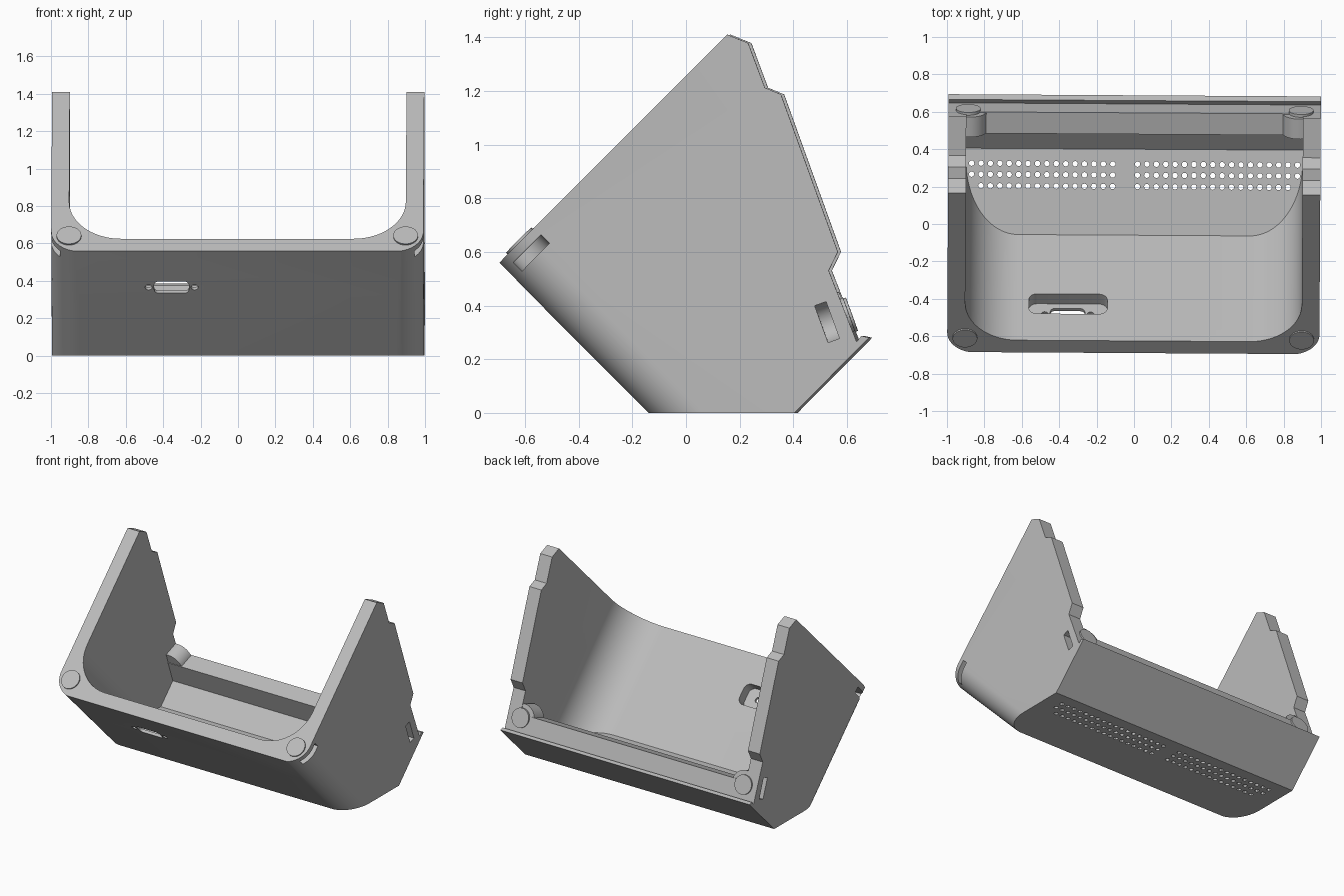
import bpy, bmesh, math
from mathutils import Matrix, Vector

if "Cube" in bpy.data.objects:
    bpy.data.objects.remove(bpy.data.objects["Cube"])

S = math.sqrt(0.5)
R20 = math.radians(20)
grey = bpy.data.materials.new("light grey plastic")
grey.diffuse_color = (0.5, 0.5, 0.5, 1)
grey.use_nodes = True
grey.node_tree.nodes["Principled BSDF"].inputs["Base Color"].default_value = grey.diffuse_color


def frame(a, b, c, origin=(0, 0, 0)):
    m = Matrix((a, b, c)).transposed().to_4x4()
    m.translation = Vector(origin)
    return m


# Working planes: columns are the sketch axes and the extrusion axis
SIDE = frame((0, 1, 0), (0, 0, 1), (1, 0, 0))
FRONT = frame((1, 0, 0), (0, S, S), (0, -S, S))      # faces the tilted front
FLOOR = frame((1, 0, 0), (0, S, -S), (0, S, S))      # lies on the tilted inner floor
REAR = frame((1, 0, 0), (0, -math.sin(R20), math.cos(R20)),
             (0, -math.cos(R20), -math.sin(R20)), (0, 0.60, 0.363))


def prisms(name, outlines, m, c0, c1):
    """Extrude one or more closed outlines along the third axis of a frame."""
    bm = bmesh.new()
    for pts in outlines:
        lo = [bm.verts.new(m @ Vector((a, b, c0))) for a, b in pts]
        hi = [bm.verts.new(m @ Vector((a, b, c1))) for a, b in pts]
        n = len(pts)
        bm.faces.new(lo[::-1])
        bm.faces.new(hi)
        for i in range(n):
            j = (i + 1) % n
            bm.faces.new((lo[i], lo[j], hi[j], hi[i]))
    bmesh.ops.recalc_face_normals(bm, faces=bm.faces)
    me = bpy.data.meshes.new(name)
    bm.to_mesh(me)
    bm.free()
    me.materials.append(grey)
    ob = bpy.data.objects.new(name, me)
    bpy.context.collection.objects.link(ob)
    return ob


def arc(cx, cy, r, a0, a1, n):
    return [(cx + r * math.cos(math.radians(a0 + (a1 - a0) * i / n)),
             cy + r * math.sin(math.radians(a0 + (a1 - a0) * i / n))) for i in range(n + 1)]


def circle(cx, cy, r, n=32):
    return arc(cx, cy, r, 0, 360, n)[:-1]


def u_shape(half, bottom, top, r):
    return (arc(-half + r, bottom + r, r, 180, 270, 20)
            + arc(half - r, bottom + r, r, 270, 360, 20) + [(half, top), (-half, top)])


def rounded(x0, x1, y0, y1, r):
    return (arc(x0 + r, y0 + r, r, 180, 270, 6) + arc(x1 - r, y0 + r, r, 270, 360, 6)
            + arc(x1 - r, y1 - r, r, 0, 90, 6) + arc(x0 + r, y1 - r, r, 90, 180, 6))


def combine(target, tool, op):
    mod = target.modifiers.new("combine", 'BOOLEAN')
    mod.operation, mod.object, mod.solver = op, tool, 'EXACT'
    bpy.context.view_layer.objects.active = target
    bpy.ops.object.modifier_apply(modifier=mod.name)
    bpy.data.objects.remove(tool)


# Outer body: side silhouette limited by the rounded trough
body = prisms("cradle_body", [[
    (-0.14, 0), (0.41, 0), (0.688, 0.28), (0.66, 0.287), (0.642, 0.265), (0.538, 0.53),
    (0.572, 0.60), (0.36, 1.187), (0.30, 1.212), (0.238, 1.378), (0.16, 1.41),
    (-0.69, 0.56)]], SIDE, -1.1, 1.1)
combine(body, prisms("outer_trough", [u_shape(0.995, -0.095, 2, 0.15)], FRONT, -2, 2), 'INTERSECT')

# Cavity: inner trough limited by the base plate and the rear rail
cavity = prisms("cavity", [[
    (-2, 0.06), (0.40, 0.06), (0.535, 0.195), (0.48, 0.345), (0.59, 0.385),
    (1.5, 0.716), (1.5, 3), (-2, 3)]], SIDE, -1.2, 1.2)
combine(cavity, prisms("inner_trough", [u_shape(0.9, 0, 3, 0.28)], FRONT, -3, 3), 'INTERSECT')
combine(body, cavity, 'DIFFERENCE')

# Raised ears on the rear rail behind each magnet
for s in (-1, 1):
    combine(body, prisms("ear", [circle(s * 0.885, 0, 0.095)], REAR, 0.002, 0.116), 'UNION')


# Side slots that take the magnets: straight entry with a round end
def slot_outline(s, b):
    return [(s * x, b + y) for x, y in
            [(1.1, -0.073)] + [(1.1, 0.073)] + arc(0.9, 0, 0.073, 90, 270, 16)]


for s in (-1, 1):
    combine(body, prisms("front_slot", [slot_outline(s, 0.018)], FRONT, 0.802, 0.847), 'DIFFERENCE')
    combine(body, prisms("rear_slot", [slot_outline(s, 0)], REAR, 0.05, 0.095), 'DIFFERENCE')

# Connector pocket in the floor, port opening and two screw holes
combine(body, prisms("port_pocket", [rounded(-0.56, -0.14, -0.682, -0.532, 0.045)],
                     FLOOR, -0.075, 0.1), 'DIFFERENCE')
combine(body, prisms("port_holes", [rounded(-0.445, -0.26, -0.655, -0.567, 0.025),
                                    circle(-0.475, -0.611, 0.019, 16),
                                    circle(-0.229, -0.611, 0.019, 16)],
                     FLOOR, -0.2, -0.04), 'DIFFERENCE')

# Sound holes through the base plate, three rows in two groups
holes = []
for row, y in enumerate((0.32, 0.261, 0.20)):
    xs = [-0.87 + 0.0503 * i for i in range(16)] + [0.017 + 0.0503 * i for i in range(18)]
    if row == 2:
        xs = [x for x in xs if abs(x) < 0.84]
    holes += [circle(x, y, 0.0145, 12) for x in xs]
combine(body, prisms("sound_holes", holes, Matrix.Identity(4), -0.05, 0.1), 'DIFFERENCE')

# Magnet caps on the front rim and the rear rail
parts = [body]
for s, side in ((-1, "left"), (1, "right")):
    parts.append(prisms("front_magnet_" + side, [circle(s * 0.9, 0.018, 0.066, 40)],
                        FRONT, 0.878, 0.893))
    parts.append(prisms("rear_magnet_" + side, [circle(s * 0.89, 0, 0.066, 40)],
                        REAR, -0.014, 0.01))

# Shade, and turn the whole piece very slightly about the vertical
for ob in parts:
    ob.data.transform(Matrix.Rotation(math.radians(-0.35), 4, 'Z'))
    bpy.ops.object.select_all(action='DESELECT')
    ob.select_set(True)
    bpy.context.view_layer.objects.active = ob
    bpy.ops.object.shade_smooth_by_angle(angle=math.radians(30))
